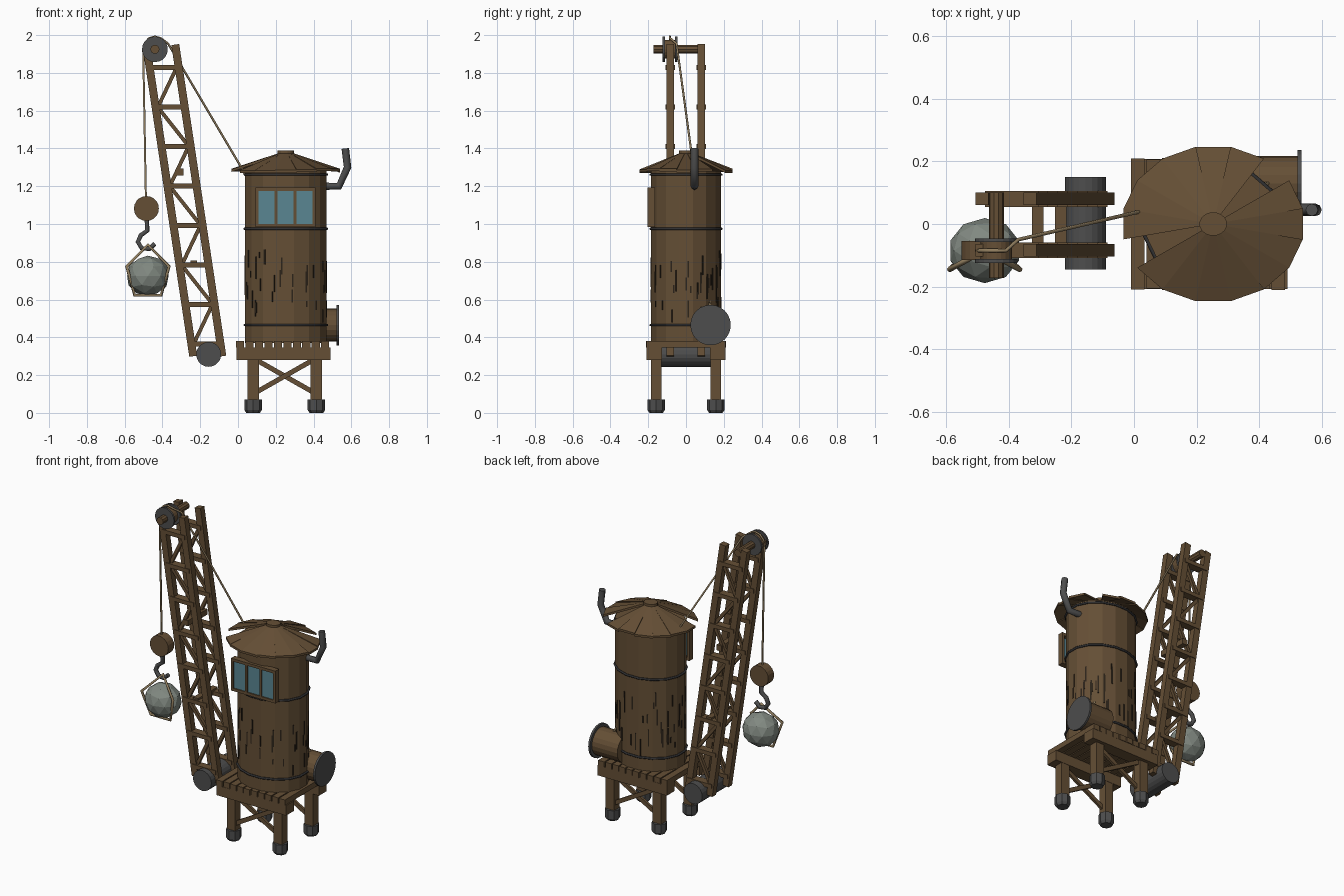
import bpy, bmesh, random
from math import cos, sin, pi, radians
from mathutils import Vector, Matrix

random.seed(4)
if "Cube" in bpy.data.objects:
    bpy.data.objects.remove(bpy.data.objects["Cube"])


def material(name, rgb):
    m = bpy.data.materials.new(name)
    m.use_nodes = True
    m.diffuse_color = (*rgb, 1)
    m.node_tree.nodes["Principled BSDF"].inputs["Base Color"].default_value = (*rgb, 1)
    return m


WOOD = material("brown wood", (0.13, 0.078, 0.036))
CRACK = material("dark wood crack", (0.025, 0.017, 0.01))
METAL = material("dark grey metal", (0.075, 0.075, 0.075))
BAND = material("black iron band", (0.03, 0.03, 0.032))
ROPE = material("tan rope", (0.3, 0.22, 0.12))
STONE = material("grey stone", (0.22, 0.25, 0.22))
GLASS = material("blue glass", (0.1, 0.24, 0.29))


def finish(name, bm, mat):
    bmesh.ops.recalc_face_normals(bm, faces=bm.faces)
    me = bpy.data.meshes.new(name)
    bm.to_mesh(me)
    bm.free()
    me.materials.append(mat)
    ob = bpy.data.objects.new(name, me)
    bpy.context.collection.objects.link(ob)
    return ob


def frame(a, b):
    """Matrix at the middle of a-b with local z along it; also the length."""
    a, b = Vector(a), Vector(b)
    z = (b - a).normalized()
    ref = Vector((1, 0, 0)) if abs(z.y) > 0.9 else Vector((0, 1, 0))
    x = ref.cross(z).normalized()
    rot = Matrix((x, z.cross(x), z)).transposed().to_4x4()
    return Matrix.Translation((a + b) / 2) @ rot, (b - a).length


def beam(name, a, b, w, d, mat=WOOD):
    m, length = frame(a, b)
    bm = bmesh.new()
    bmesh.ops.create_cube(bm, size=1, matrix=m @ Matrix.Diagonal((w, d, length, 1)))
    return finish(name, bm, mat)


def box(name, lo, hi, mat=WOOD):
    mid = [(p + q) / 2 for p, q in zip(lo, hi)]
    return beam(name, (mid[0], mid[1], lo[2]), (mid[0], mid[1], hi[2]),
                hi[0] - lo[0], hi[1] - lo[1], mat)


def rod(name, a, b, r, mat, sides=16, r2=None):
    m, length = frame(a, b)
    bm = bmesh.new()
    bmesh.ops.create_cone(bm, cap_ends=True, segments=sides, radius1=r,
                          radius2=r if r2 is None else r2, depth=length, matrix=m)
    return finish(name, bm, mat)


def tube(name, points, r, mat, cyclic=False, res=1):
    cu = bpy.data.curves.new(name, "CURVE")
    cu.dimensions = "3D"
    cu.bevel_depth, cu.bevel_resolution, cu.use_fill_caps = r, res, True
    sp = cu.splines.new("POLY")
    sp.points.add(len(points) - 1)
    for p, co in zip(sp.points, points):
        p.co = (*co, 1)
    sp.use_cyclic_u = cyclic
    cu.materials.append(mat)
    ob = bpy.data.objects.new(name, cu)
    bpy.context.collection.objects.link(ob)
    bpy.ops.object.select_all(action="DESELECT")
    ob.select_set(True)
    bpy.context.view_layer.objects.active = ob
    bpy.ops.object.convert(target="MESH")
    return ob


# Oval sixteen-sided outline shared by tower, bands and roof
CX, N = 0.253, 16


def oval(r, k, z):
    a = 2 * pi * (k + 0.5) / N
    return Vector((CX + r * cos(a), 0.86 * r * sin(a), z))


def prism(name, r, z0, z1, mat):
    bm = bmesh.new()
    lo, hi = [[bm.verts.new(oval(r, k, z)) for k in range(N)] for z in (z0, z1)]
    bm.faces.new(lo)
    bm.faces.new(hi)
    for k in range(N):
        j = (k + 1) % N
        bm.faces.new((lo[k], lo[j], hi[j], hi[k]))
    return finish(name, bm, mat)


# Tower with iron bands
prism("tower_wall", 0.219, 0.37, 1.28, WOOD)
for z in (0.465, 0.975, 1.262):
    tube("tower_band", [oval(0.222, k, z) for k in range(N)], 0.007, BAND, True)

# Cracks in the tower boards
for i in range(75):
    k, t = random.randrange(N), random.uniform(0.08, 0.92)
    z, h = random.uniform(0.5, 0.85), random.uniform(0.03, 0.12)
    p, q = oval(0.219, k, z), oval(0.219, k + 1, z)
    mid, along = p.lerp(q, t), (q - p).normalized() * 0.004
    crack = beam("tower_crack", mid - along, mid + along, 0.006, h, CRACK)
    # Stand the plate upright against its board
    out = along.normalized().cross(Vector((0, 0, 1)))
    rot = Matrix((along.normalized(), out, Vector((0, 0, 1)))).transposed().to_4x4()
    bm = bmesh.new()
    bmesh.ops.create_cube(bm, size=1, matrix=Matrix.Translation(mid) @ rot
                          @ Matrix.Diagonal((0.008, 0.006, h, 1)))
    bm.to_mesh(crack.data)
    bm.free()

# Roof of separate boards, two of them missing
for k in range(N):
    if k in (1, 8):
        continue
    lift = random.uniform(-0.006, 0.008)
    bm = bmesh.new()
    rings = []
    for dz in (0, -0.014):
        rings.append([bm.verts.new(oval(r, j, z + dz)) for r, j, z in (
            (0.03, k, 1.378), (0.292, k, 1.286 + lift),
            (0.292, k + 1, 1.286 + lift), (0.03, k + 1, 1.378))])
    for ring in rings:
        bm.faces.new(ring)
    for i in range(4):
        j = (i + 1) % 4
        bm.faces.new((rings[0][i], rings[0][j], rings[1][j], rings[1][i]))
    finish("roof_board", bm, WOOD)
prism("roof_cap", 0.044, 1.36, 1.388, WOOD)

# Window: three panes in a flat frame
box("window_glass", (0.1, -0.196, 0.995), (0.405, -0.19, 1.18), GLASS)
for x in (0.1, 0.2, 0.303, 0.402):
    box("window_post", (x - 0.008, -0.203, 0.985), (x + 0.008, -0.165, 1.19))
for z in (0.992, 1.183):
    box("window_rail", (0.092, -0.203, z - 0.009), (0.41, -0.165, z + 0.009))

# Chimney pipe
tube("chimney_pipe", [(0.44, 0.045, 1.2), (0.535, 0.045, 1.2), (0.58, 0.045, 1.3),
                      (0.568, 0.045, 1.4)], 0.02, METAL, res=2)

# Winch drum on the side
rod("winch_drum", (0.34, 0.13, 0.465), (0.525, 0.13, 0.465), 0.088, WOOD, 20)
rod("winch_disc", (0.522, 0.13, 0.465), (0.535, 0.13, 0.465), 0.107, METAL, 24)

# Platform deck, beams, legs and braces
for i in range(10):
    x = -0.01 + 0.05 * i
    e = random.uniform(0, 0.008)
    box("deck_plank", (x, -0.213 + e, 0.345), (x + 0.043, 0.213 - e, 0.38))
LEGS = (0.08, 0.415)
for s in (-1, 1):
    y = s * 0.158
    box("deck_beam", (-0.008, s * 0.168 - 0.04, 0.28), (0.49, s * 0.168 + 0.04, 0.345))
    for x in LEGS:
        box("leg", (x - 0.03, y - 0.028, 0.05), (x + 0.03, y + 0.028, 0.29))
        rod("foot", (x, y, 0.015), (x, y, 0.07), 0.046, METAL, 8)
        rod("foot_base", (x, y, 0), (x, y, 0.015), 0.036, METAL, 8, 0.046)
    beam("cross_brace", (LEGS[0], y - 0.008, 0.1), (LEGS[1], y - 0.008, 0.29), 0.026, 0.016)
    beam("cross_brace", (LEGS[0], y + 0.008, 0.29), (LEGS[1], y + 0.008, 0.1), 0.026, 0.016)


# Boom: two leaning lattice sides
def lean(z, off=0):
    return -0.16 + off - (z - 0.3) * 0.151


RUNGS = [0.365 + 0.209 * i for i in range(8)]
for y in (-0.084, 0.08):
    for off in (-0.077, 0.077):
        beam("boom_chord", (lean(0.3, off), y, 0.3), (lean(1.95, off), y, 1.95), 0.042, 0.04)
    for i, z in enumerate(RUNGS):
        beam("boom_rung", (lean(z, -0.085), y, z), (lean(z, 0.085), y, z), 0.026, 0.05)
        if i < 7:
            o = 0.06 if i % 2 == 0 else -0.06
            beam("boom_diagonal", (lean(z, -o), y, z + 0.01),
                 (lean(z + 0.2, o), y, z + 0.2), 0.02, 0.02)
for z in (0.79, 1.275):
    beam("boom_spacer", (lean(z), -0.1, z), (lean(z), 0.1, z), 0.036, 0.036)
rod("boom_roller", (-0.155, -0.145, 0.31), (-0.155, 0.15, 0.31), 0.066, METAL, 20)

# Pulley at the boom head
PX, PZ, PY = -0.44, 1.925, -0.085
rod("pulley_axle", (PX, -0.172, PZ), (PX, 0.1, PZ), 0.024, WOOD, 10)
rod("pulley_wheel", (PX, PY - 0.03, PZ), (PX, PY + 0.03, PZ), 0.05, WOOD, 20)
for y in (PY - 0.033, PY + 0.033):
    rod("pulley_flange", (PX, y - 0.006, PZ), (PX, y + 0.006, PZ), 0.068, METAL, 20)

# Hoisting rope from the load over the pulley to the winch
arc = [(PX + 0.062 * cos(radians(a)), PY, PZ + 0.068 * sin(radians(a)))
       for a in (180, 150, 120, 90, 60)]
tube("hoist_rope", [(-0.487, PY, 1.1)] + arc
     + [(-0.37, -0.05, 1.955), (0.02, 0.04, 1.295), (0.43, 0.13, 0.545)], 0.006, ROPE)

# Load block and hook
rod("load_block", (-0.485, PY - 0.03, 1.082), (-0.485, PY + 0.03, 1.082), 0.066, WOOD, 20)
tube("hook", [(-0.483, PY, 1.03), (-0.48, PY, 0.965), (-0.515, PY, 0.94), (-0.53, PY, 0.905),
              (-0.51, PY, 0.872), (-0.47, PY, 0.868), (-0.44, PY, 0.895)], 0.014, METAL)

# Stone load held by a rope sling
SX = -0.477
bm = bmesh.new()
bmesh.ops.create_icosphere(bm, subdivisions=2, radius=0.113,
                           matrix=Matrix.Translation((SX, PY, 0.725)) @ Matrix.Diagonal((1.02, 0.92, 0.95, 1)))
finish("stone_load", bm, STONE)
tube("rope_sling", [(SX, PY, 0.89), (SX - 0.112, -0.145, 0.775), (SX - 0.07, -0.11, 0.622),
                    (SX + 0.07, -0.11, 0.622), (SX + 0.112, -0.145, 0.775)], 0.009, ROPE, True)
